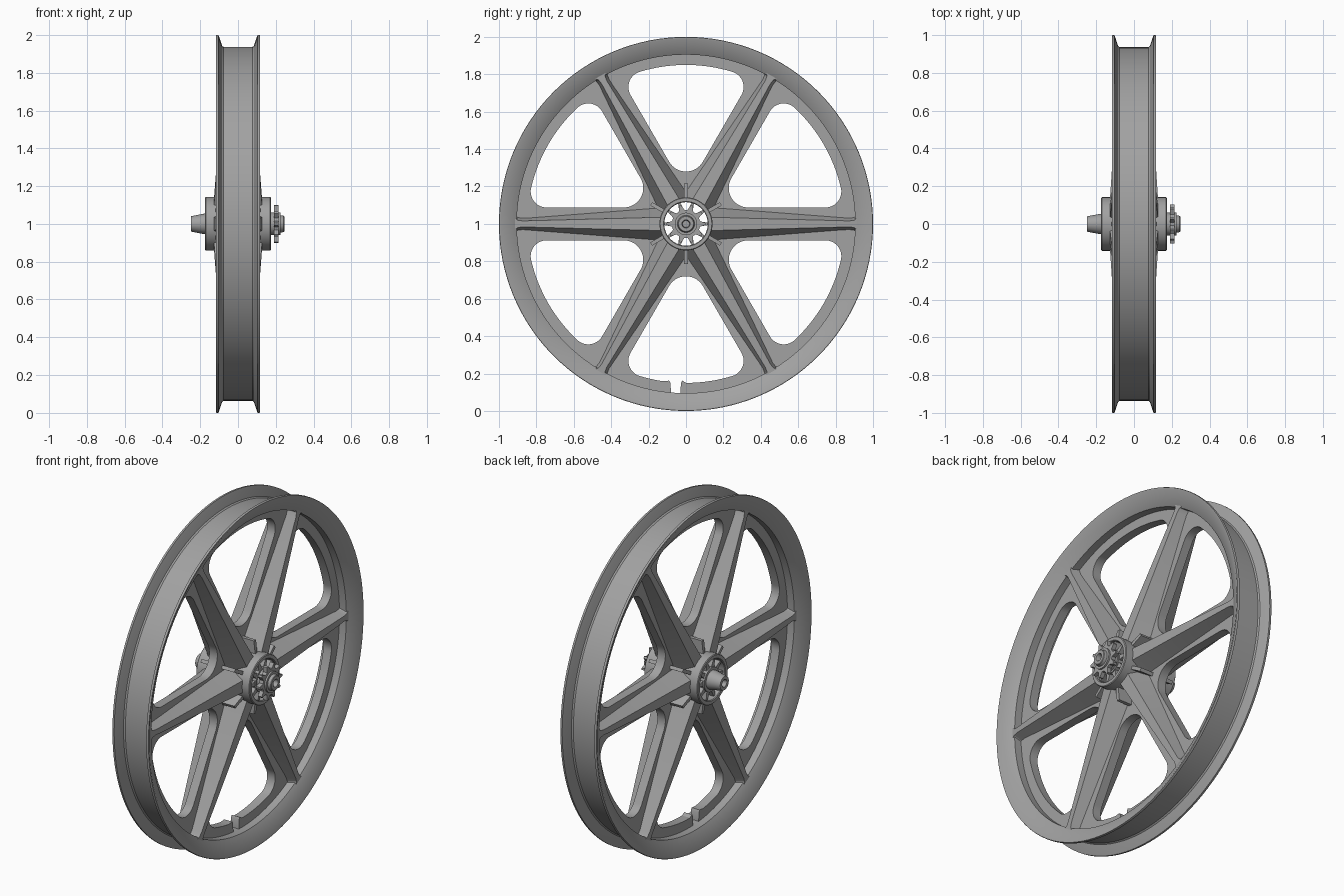
import bpy, bmesh, math
from mathutils import Matrix, Vector

if "Cube" in bpy.data.objects:
    bpy.data.objects.remove(bpy.data.objects["Cube"])

# Parts are built around a local z axle, then turned so the axle lies along x
FRAME = Matrix(((0, 0, 1, 0), (1, 0, 0, 0), (0, 1, 0, 1), (0, 0, 0, 1)))

grey = bpy.data.materials.new("cast_grey")
grey.diffuse_color = (0.36, 0.36, 0.36, 1)
grey.use_nodes = True
grey.node_tree.nodes["Principled BSDF"].inputs["Base Color"].default_value = grey.diffuse_color


def finish(name, bm, angle=30):
    bmesh.ops.remove_doubles(bm, verts=bm.verts, dist=1e-5)
    bmesh.ops.recalc_face_normals(bm, faces=bm.faces)
    bm.transform(FRAME)
    mesh = bpy.data.meshes.new(name)
    bm.to_mesh(mesh)
    bm.free()
    mesh.materials.append(grey)
    ob = bpy.data.objects.new(name, mesh)
    bpy.context.collection.objects.link(ob)
    bpy.ops.object.select_all(action='DESELECT')
    ob.select_set(True)
    bpy.context.view_layer.objects.active = ob
    bpy.ops.object.shade_smooth_by_angle(angle=math.radians(angle))
    return ob


def loft(bm, rings, close=False):
    """Join rings of points with quads; cap the ends unless closed."""
    vs = [[bm.verts.new(p) for p in ring] for ring in rings]
    n, m = len(vs), len(vs[0])
    for i in range(n if close else n - 1):
        a, b = vs[i], vs[(i + 1) % n]
        for j in range(m):
            k = (j + 1) % m
            bm.faces.new((a[j], a[k], b[k], b[j]))
    if not close:
        bm.faces.new(vs[0][::-1])
        bm.faces.new(vs[-1])


def lathe(name, profile, seg):
    """Revolve a closed (axial, radius) profile."""
    bm = bmesh.new()
    rings = []
    for i in range(seg):
        t = 2 * math.pi * i / seg
        rings.append([(r * math.cos(t), r * math.sin(t), w) for w, r in profile])
    loft(bm, rings, close=True)
    return finish(name, bm)


def radial_point(angle, r, side, w):
    c, s = math.cos(angle), math.sin(angle)
    return (r * c - side * s, r * s + side * c, w)


def fin(bm, angle, stations, w0, sign):
    """Radial rib; stations are (radius, top height, top half, base half)."""
    loft(bm, [[radial_point(angle, r, -base, w0 * sign),
               radial_point(angle, r, base, w0 * sign),
               radial_point(angle, r, top, w * sign),
               radial_point(angle, r, -top, w * sign)]
              for r, w, top, base in stations])


# Rim: flanged channel with cone-shaped inner walls
half = [(0.07, 0.905), (0.075, 0.913), (0.117, 0.99), (0.117, 0.998), (0.112, 1.0),
        (0.104, 1.0), (0.098, 0.985), (0.084, 0.942), (0.076, 0.936)]
lathe("rim", half + [(-w, r) for w, r in reversed(half)], 128)


# Web plate: disc with six rounded windows and a valve slot
def arc(c, r, a0, a1, n):
    return [(c[0] + r * math.cos(math.radians(a0 + (a1 - a0) * i / n)),
             c[1] + r * math.sin(math.radians(a0 + (a1 - a0) * i / n))) for i in range(n + 1)]


def window(slot):
    c = (0.223, 0.732)
    t = math.degrees(math.atan2(c[1], c[0]))
    pts = arc((0, 0.384), 0.104, 210, 330, 14) + arc(c, 0.085, -30, t, 14)
    outer = arc((0, 0), 0.85, t, 180 - t, 16)[1:-1]
    if slot:
        outer = ([p for p in outer if p[0] > 0.1]
                 + [(0.09, 0.838), (0.083, 0.85), (0.08, 0.905),
                    (0.03, 0.905), (0.027, 0.85), (0.02, 0.838)]
                 + [p for p in outer if p[0] < 0.01])
    return pts + outer + arc((-c[0], c[1]), 0.085, 180 - t, 210, 14)


curve = bpy.data.curves.new("web_outline", 'CURVE')
curve.dimensions = '2D'
curve.fill_mode = 'BOTH'
curve.extrude = 0.026


def outline(points):
    sp = curve.splines.new('POLY')
    sp.points.add(len(points) - 1)
    for p, (x, y) in zip(sp.points, points):
        p.co = (x, y, 0, 1)
    sp.use_cyclic_u = True


outline(arc((0, 0), 0.92, 0, 360 * 127 / 128, 127))
outline(arc((0, 0), 0.125, 0, 360 * 47 / 48, 47))
for k in range(6):
    a = math.radians(30 + 60 * k)
    ax = Vector((math.cos(a), math.sin(a)))
    sx = Vector((ax.y, -ax.x))
    outline([tuple(sx * s + ax * h) for s, h in window(k == 4)])
tmp = bpy.data.objects.new("web_outline", curve)
bpy.context.collection.objects.link(tmp)
web_mesh = bpy.data.meshes.new_from_object(
    tmp.evaluated_get(bpy.context.evaluated_depsgraph_get()))
bm = bmesh.new()
bm.from_mesh(web_mesh)
bpy.data.objects.remove(tmp)
bpy.data.curves.remove(curve)
bpy.data.meshes.remove(web_mesh)
finish("web_plate", bm)

# Spoke ridges: tapered on both faces, flaring where they meet the rim
bm = bmesh.new()
for k in range(6):
    for sign in (1, -1):
        fin(bm, math.radians(60 * k),
            [(0.12, 0.128, 0.036, 0.09), (0.875, 0.079, 0.016, 0.032),
             (0.9, 0.077, 0.02, 0.036), (0.916, 0.076, 0.032, 0.048)], 0.02, sign)
finish("spoke_ridges", bm, 15)

# Stiffening ribs between the spokes
bm = bmesh.new()
for k in range(6):
    for sign in (1, -1):
        fin(bm, math.radians(30 + 60 * k),
            [(0.125, 0.12, 0.01, 0.01), (0.215, 0.11, 0.01, 0.01)], 0.02, sign)
finish("hub_ribs", bm)

# Hub shell and bored axle
lathe("hub_shell", [(0.17, 0.116), (0.174, 0.12), (0.174, 0.138), (0.17, 0.142),
                    (-0.17, 0.142), (-0.174, 0.138), (-0.174, 0.12), (-0.17, 0.116)], 64)
lathe("axle", [(-0.25, 0.04), (-0.18, 0.054), (-0.168, 0.054), (-0.168, 0.07),
               (0.165, 0.07), (0.165, 0.06), (0.225, 0.06), (0.225, 0.046),
               (0.242, 0.043), (0.245, 0.04), (0.245, 0.022), (0.225, 0.018),
               (-0.235, 0.018), (-0.25, 0.022)], 48)

# Webs holding the axle core in the shell
TEETH = 10
bm = bmesh.new()
for k in range(TEETH):
    for sign in (1, -1):
        fin(bm, 2 * math.pi * k / TEETH,
            [(0.065, 0.16, 0.015, 0.015), (0.12, 0.16, 0.006, 0.006)], 0.1, sign)
finish("hub_webs", bm)

# Sprocket on the drive end
bm = bmesh.new()
step = 2 * math.pi / TEETH
star = []
for k in range(TEETH):
    for f, r in ((-0.32, 0.076), (-0.09, 0.104), (0.09, 0.104), (0.32, 0.076)):
        t = (k + f) * step
        star.append((r * math.cos(t), r * math.sin(t)))
loft(bm, [[(x, y, w) for x, y in star] for w in (0.19, 0.215)])
finish("sprocket", bm)
